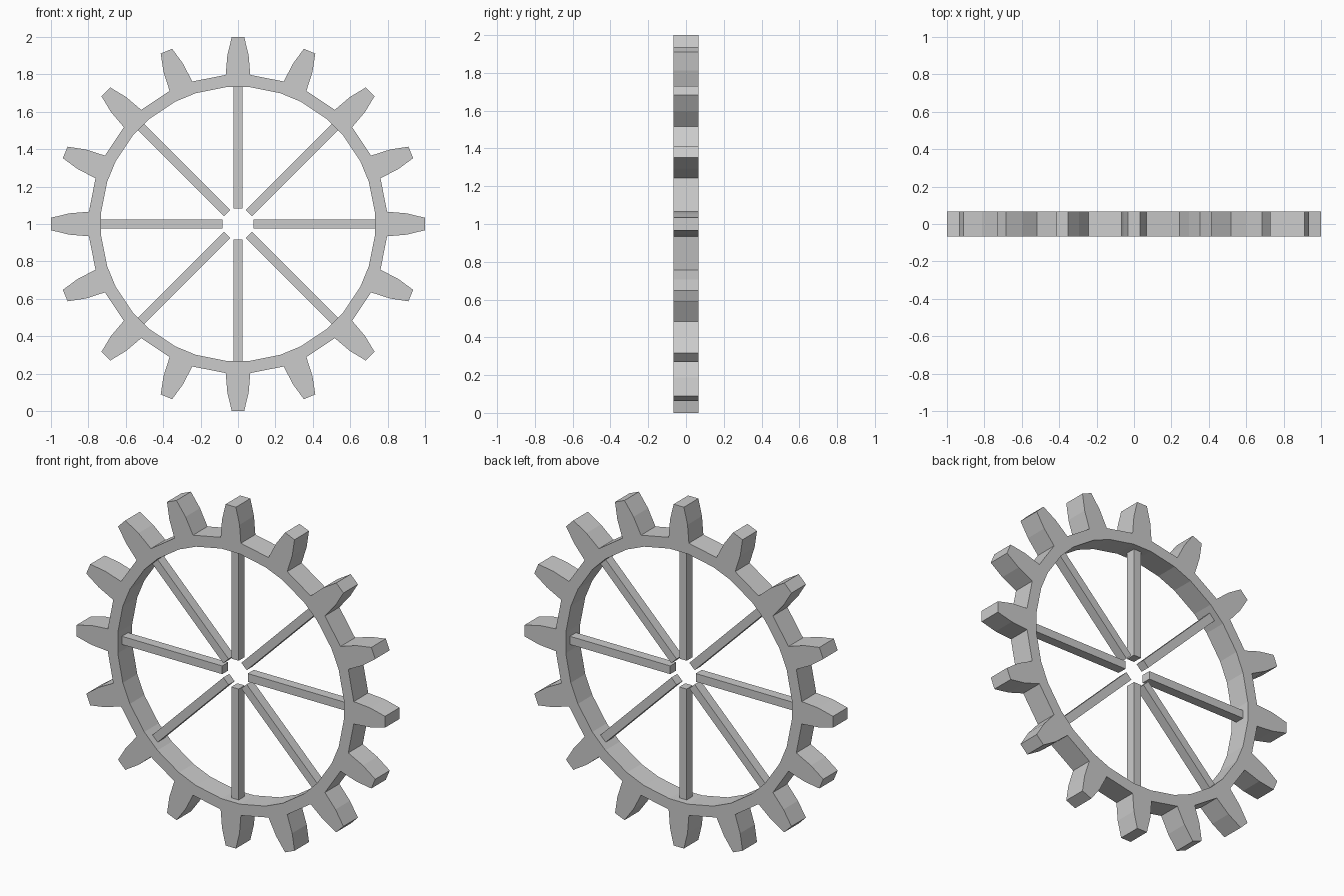
import bpy, bmesh
from math import sin, cos, pi, radians
from mathutils import Matrix, Vector

if "Cube" in bpy.data.objects:
    bpy.data.objects.remove(bpy.data.objects["Cube"])

TEETH, SPOKES = 16, 8
HALF = 0.067            # half thickness of the gear
CENTRE = Vector((0, 0, 1))


def point(r, a, y):
    return CENTRE + Vector((r * sin(a), y, r * cos(a)))


def finish(bm, name):
    bmesh.ops.remove_doubles(bm, verts=bm.verts, dist=1e-5)
    bmesh.ops.recalc_face_normals(bm, faces=bm.faces)
    mesh = bpy.data.meshes.new(name)
    bm.to_mesh(mesh)
    bm.free()
    obj = bpy.data.objects.new(name, mesh)
    bpy.context.collection.objects.link(obj)
    return obj


# Toothed rim: each tooth sector is a closed band of front, back, inner and outer faces
bm = bmesh.new()
step = 2 * pi / TEETH
ROOT, INNER = radians(4.7), 0.735
tooth = [(0.80, -ROOT), (0.905, -radians(3.6)), (1.0005, -radians(1.9)),
         (1.0005, radians(1.9)), (0.905, radians(3.6)), (0.80, ROOT)]
for i in range(TEETH):
    a = i * step
    outer = [(r, a + t) for r, t in tooth]
    valley = (0.80, a + step - ROOT)
    inner = [(INNER, a - ROOT), (INNER, a + ROOT), (INNER, a + step - ROOT)]
    caps = [[inner[0], outer[0], outer[5], inner[1]],
            [outer[0], outer[1], outer[4], outer[5]],
            [outer[1], outer[2], outer[3], outer[4]],
            [inner[1], outer[5], valley, inner[2]]]
    for y in (-HALF, HALF):
        for cap in caps:
            bm.faces.new([bm.verts.new(point(r, t, y)) for r, t in cap])
    for path in (outer + [valley], inner):
        for p, q in zip(path, path[1:]):
            bm.faces.new([bm.verts.new(point(r, t, y)) for (r, t), y in
                          ((p, -HALF), (q, -HALF), (q, HALF), (p, HALF))])
finish(bm, "gear_rim")

# Spokes: square bars running from the open hub to the rim
R0, R1 = 0.083, 0.733
for i in range(SPOKES):
    bm = bmesh.new()
    bmesh.ops.create_cube(bm, size=1, matrix=(
        Matrix.Translation(CENTRE) @ Matrix.Rotation(i * 2 * pi / SPOKES, 4, 'Y')
        @ Matrix.Translation((0, 0, (R0 + R1) / 2))
        @ Matrix.Diagonal((0.048, 0.056, R1 - R0, 1))))
    finish(bm, f"spoke_{i + 1}")
